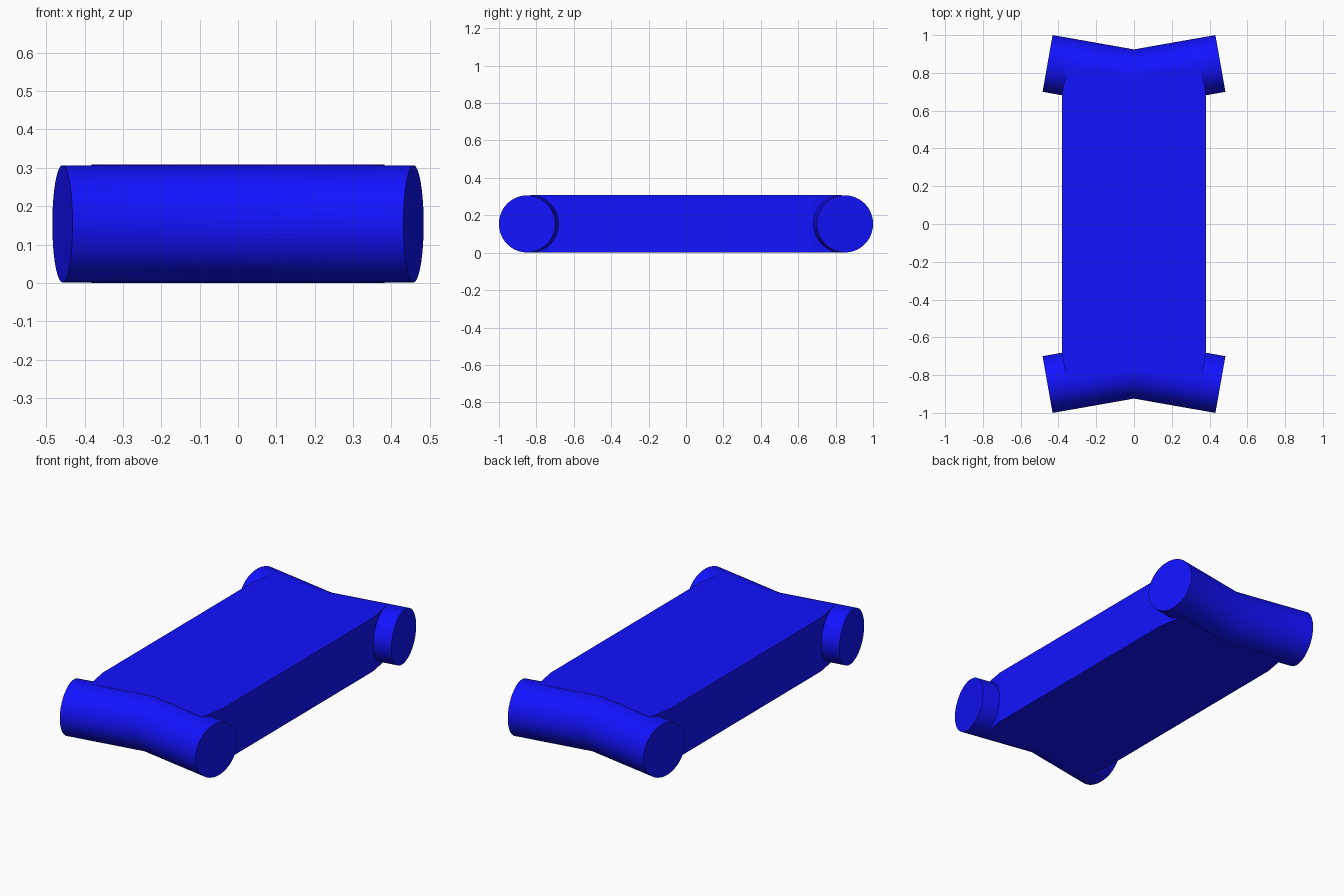
import bpy, bmesh
from math import cos, sin, tan, pi, radians

if "Cube" in bpy.data.objects:
    bpy.data.objects.remove(bpy.data.objects["Cube"])

TILT = radians(10)
R, ZC = 0.1525, 0.154
X_END, Y_END = 0.4575, 0.85
Y_MID = Y_END - X_END * tan(TILT)

blue = bpy.data.materials.new("blue")
blue.diffuse_color = (0.006, 0.006, 1.0, 1.0)
blue.use_nodes = True
blue.node_tree.nodes["Principled BSDF"].inputs["Base Color"].default_value = blue.diffuse_color


def finish(name, bm, smooth):
    bmesh.ops.recalc_face_normals(bm, faces=bm.faces)
    me = bpy.data.meshes.new(name)
    bm.to_mesh(me)
    bm.free()
    ob = bpy.data.objects.new(name, me)
    bpy.context.collection.objects.link(ob)
    me.materials.append(blue)
    if smooth:
        bpy.ops.object.select_all(action='DESELECT')
        ob.select_set(True)
        bpy.context.view_layer.objects.active = ob
        bpy.ops.object.shade_smooth_by_angle(angle=radians(30))
    return ob


def bent_tube(name, side, n=96):
    """Two round arms mitred in the middle, ends swept outward."""
    bm = bmesh.new()
    rings = []
    for s in (-1, 0, 1):
        ring = []
        for i in range(n):
            a = 2 * pi * i / n
            u, z = R * cos(a), ZC + R * sin(a)
            if s == 0:
                x, y = 0, Y_MID + u / cos(TILT)
            else:
                x, y = s * (X_END - u * sin(TILT)), Y_END + u * cos(TILT)
            ring.append(bm.verts.new((x, side * y, z)))
        rings.append(ring)
    for a, b in zip(rings, rings[1:]):
        for i in range(n):
            j = (i + 1) % n
            bm.faces.new((a[i], a[j], b[j], b[i]))
    bm.faces.new(rings[0])
    bm.faces.new(rings[2])
    return finish(name, bm, True)


# Flat slab, its corners tapering in square to the tubes
def slab():
    bm = bmesh.new()
    xt = 0.382 - ZC * sin(TILT)
    half = [(0.382, 0.68), (xt, Y_MID + xt * tan(TILT)), (0, Y_MID),
            (-xt, Y_MID + xt * tan(TILT)), (-0.382, 0.68)]
    outline = half + [(-x, -y) for x, y in half]
    face = bm.faces.new([bm.verts.new((x, y, 0)) for x, y in outline])
    ext = bmesh.ops.extrude_face_region(bm, geom=[face], use_keep_orig=True)
    top = [v for v in ext["geom"] if isinstance(v, bmesh.types.BMVert)]
    bmesh.ops.translate(bm, verts=top, vec=(0, 0, 2 * ZC))
    return finish("body_slab", bm, False)


slab()
bent_tube("front_tube", -1)
bent_tube("back_tube", 1)
